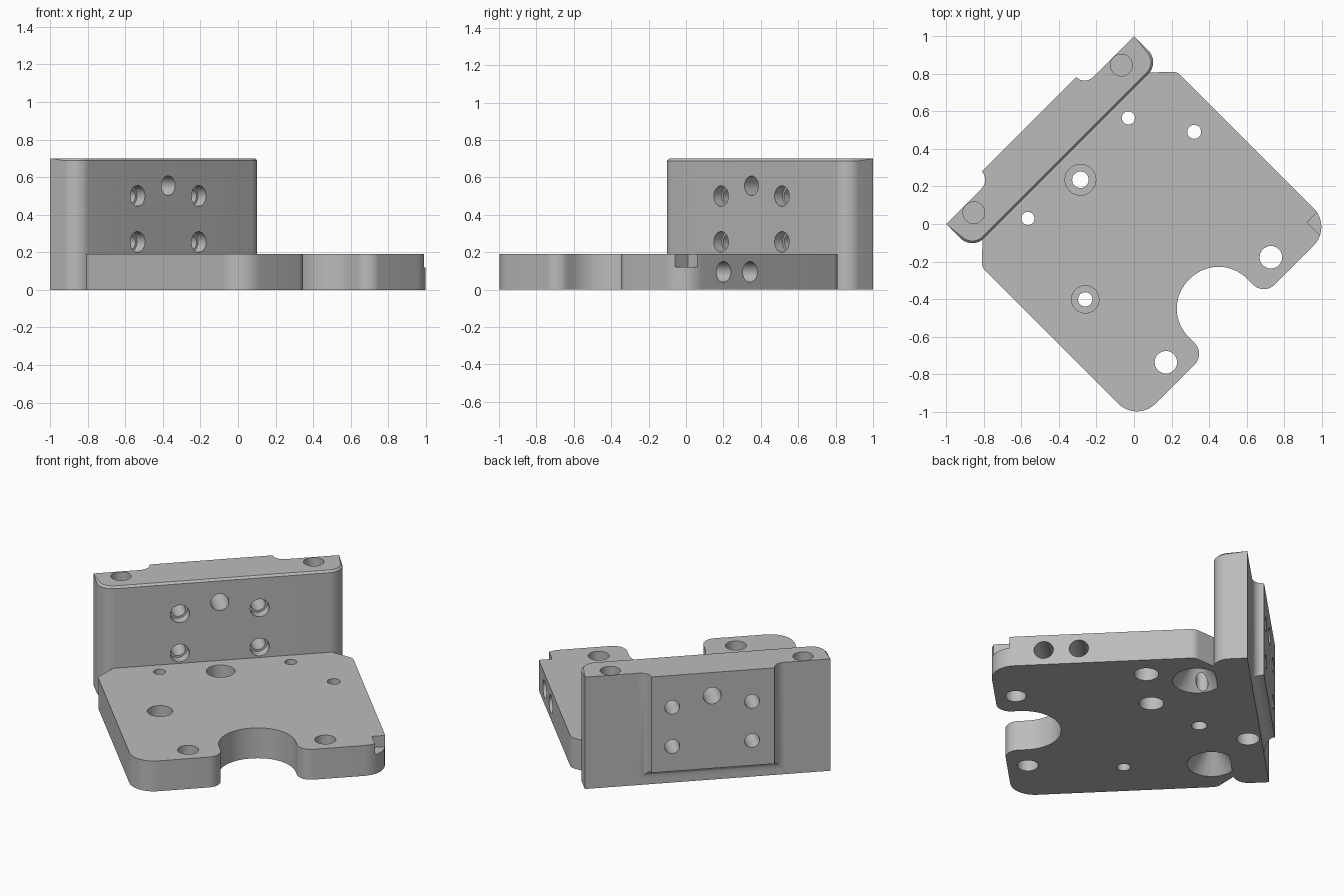
import bpy, bmesh
from math import pi, sin, cos, tan, acos
from mathutils import Vector, Matrix

if "Cube" in bpy.data.objects:
    bpy.data.objects.remove(bpy.data.objects["Cube"])

grey = bpy.data.materials.new("machined_grey")
grey.use_nodes = True
grey.diffuse_color = (0.5, 0.5, 0.5, 1)
grey.node_tree.nodes["Principled BSDF"].inputs["Base Color"].default_value = (0.5, 0.5, 0.5, 1)

PLATE_H, WALL_H = 0.19, 0.7
FACE, BACK, PAD = 0.51, 0.707, 0.77   # wall inner face, outer face, pad face


def make_object(name, bm):
    bmesh.ops.recalc_face_normals(bm, faces=bm.faces[:])
    mesh = bpy.data.meshes.new(name)
    bm.to_mesh(mesh)
    bm.free()
    mesh.materials.append(grey)
    ob = bpy.data.objects.new(name, mesh)
    bpy.context.collection.objects.link(ob)
    return ob


def rounded(corners, steps=10):
    """Outline from (x, y, radius) corners with filleted corners."""
    out = []
    for i, (x, y, r) in enumerate(corners):
        p = Vector((x, y))
        if r == 0:
            out.append(p)
            continue
        a = (Vector(corners[i - 1][:2]) - p).normalized()
        b = (Vector(corners[(i + 1) % len(corners)][:2]) - p).normalized()
        half = acos(max(-1, min(1, a.dot(b)))) / 2
        centre = p + (a + b).normalized() * (r / sin(half))
        start = p + a * (r / tan(half)) - centre
        end = p + b * (r / tan(half)) - centre
        sweep = pi - 2 * half
        for k in range(steps + 1):
            t = k / steps
            out.append(centre + (start * sin((1 - t) * sweep) + end * sin(t * sweep)) / sin(sweep))
    return out


def prism(outline, height):
    bm = bmesh.new()
    base = bm.faces.new([bm.verts.new((p.x, p.y, 0)) for p in outline])
    top = bmesh.ops.extrude_face_region(bm, geom=[base])
    verts = [g for g in top["geom"] if isinstance(g, bmesh.types.BMVert)]
    bmesh.ops.translate(bm, verts=verts, vec=(0, 0, height))
    return bm


def cut(targets, bm):
    cutter = make_object("cutter", bm)
    cutter.hide_render = True
    for ob in targets:
        mod = ob.modifiers.new("cut", 'BOOLEAN')
        mod.operation, mod.solver, mod.object = 'DIFFERENCE', 'EXACT', cutter
        with bpy.context.temp_override(object=ob, active_object=ob):
            bpy.ops.object.modifier_apply(modifier=mod.name)
    bpy.data.objects.remove(cutter)


def drill(targets, start, end, r, r_end=None):
    a, b = Vector(start), Vector(end)
    bm = bmesh.new()
    turn = (b - a).to_track_quat('Z', 'Y').to_matrix().to_4x4()
    bmesh.ops.create_cone(bm, cap_ends=True, segments=32, radius1=r,
                          radius2=r if r_end is None else r_end, depth=(b - a).length,
                          matrix=Matrix.Translation((a + b) / 2) @ turn)
    cut(targets, bm)


# Base plate with a rounded slot in its outer edge
half = [(0.63, FACE, 0), (0.735, 0.41, 0.06), (0.735, -0.757, 0.14),
        (0.22, -0.757, 0.08), (0.22, -0.416, 0.215)]
corners = half + [(-x, y, r) for x, y, r in reversed(half)]
plate = make_object("base_plate", prism(rounded(corners), PLATE_H))

# Upright wall with rounded inner corners and a fine chamfer on the inner top edge
bm = prism(rounded([(-BACK, BACK, 0), (-BACK, FACE, 0.09),
                    (BACK, FACE, 0.09), (BACK, BACK, 0)]), WALL_H)
rim = [e for e in bm.edges if all(v.co.z > WALL_H - 0.01 and v.co.y < 0.65 for v in e.verts)]
bmesh.ops.bevel(bm, geom=rim, offset=0.012, segments=1, affect='EDGES')
wall = make_object("upright_wall", bm)

# Raised pad on the outer face, flared into the wall by a concave fillet
bm = bmesh.new()
left, right, low, fillet = -0.375, 0.335, 0.1, PAD - BACK
loops = []
for k in range(9):
    t = k / 8 * pi / 2
    o, y = fillet * (1 - sin(t)), BACK + fillet * (1 - cos(t))
    loops.append([bm.verts.new(c) for c in ((left - o, y, low - o), (right + o, y, low - o),
                                            (right + o, y, WALL_H), (left - o, y, WALL_H))])
for a, b in zip(loops, loops[1:]):
    for i in range(4):
        j = (i + 1) % 4
        bm.faces.new((a[i], a[j], b[j], b[i]))
bm.faces.new(loops[0])
bm.faces.new(loops[-1])
pad = make_object("back_pad", bm)

# Plate: plain through holes
for x, y, r in [(0.573, 0.12, 0.037), (0.378, 0.42, 0.035), (-0.378, 0.42, 0.035),
                (0.39, -0.64, 0.06), (-0.4, -0.64, 0.06),
                (-0.035, 0.368, 0.044), (-0.467, -0.1, 0.038)]:
    drill([plate], (x, y, -0.1), (x, y, 0.3), r)
# Plate: counterbores from above
for x, y, r in [(-0.035, 0.368, 0.082), (-0.467, -0.1, 0.073)]:
    drill([plate], (x, y, 0.09), (x, y, 0.3), r)
# Plate: bores and conical pockets from below
for x, y in [(0.573, 0.12), (0.24, 0.12)]:
    drill([plate], (x, y, -0.1), (x, y, 0.11), 0.07)
for side in (-1, 1):
    drill([plate], (side * 0.475, 0.4, -0.001), (side * 0.475, 0.4, 0.13), 0.14, 0.03)
# Plate: two holes in the side edge
for y in (-0.25, -0.45):
    drill([plate], (0.45, y, 0.095), (0.9, y, 0.095), 0.055)
# Plate: stepped corner notch
bm = bmesh.new()
bmesh.ops.create_cube(bm, size=0.4, matrix=Matrix.Translation((0.858, -0.844, 0.32)))
cut([plate], bm)

# Wall: blind holes in the top and bottom
for x in (-0.56, 0.55):
    drill([wall], (x, 0.645, 0.45), (x, 0.645, 0.8), 0.058)
drill([wall], (-0.21, 0.63, -0.1), (-0.21, 0.63, 0.1), 0.065)
# Wall: stepped mounting holes and a plain centre hole, all through the pad
for x in (-0.245, 0.215):
    for z in (0.255, 0.5):
        drill([wall, pad], (x, 0.4, z), (x, 0.9, z), 0.043)
        drill([wall], (x, 0.4, z), (x, 0.57, z), 0.055)
drill([wall, pad], (-0.015, 0.4, 0.555), (-0.015, 0.9, 0.555), 0.052)

# Turn the parts to their diagonal position and shade them
for ob in (plate, wall, pad):
    ob.data.transform(Matrix.Rotation(pi / 4, 4, 'Z'))
    ob.select_set(True)
bpy.context.view_layer.objects.active = plate
bpy.ops.object.shade_smooth_by_angle(angle=pi / 6)
